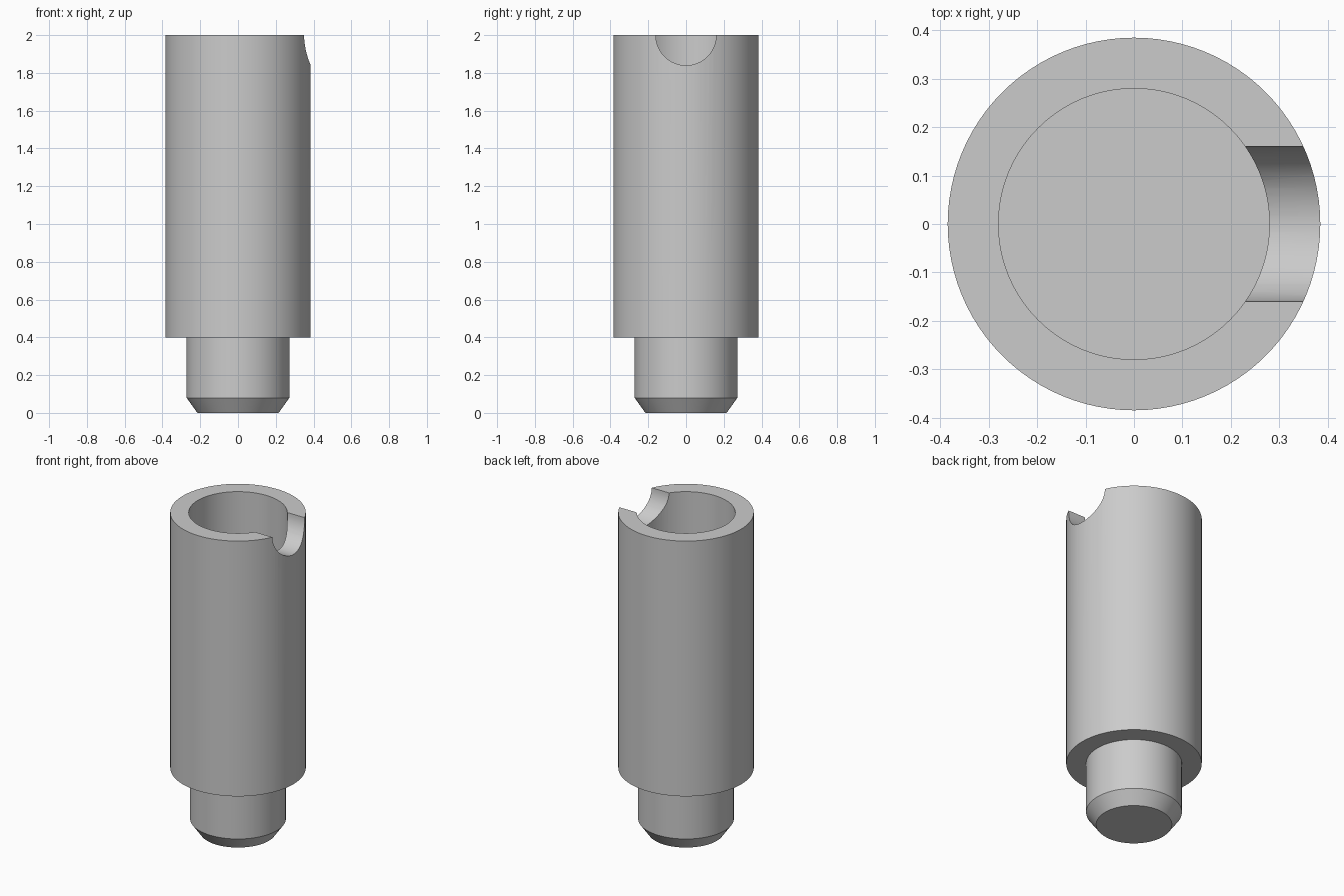
import bpy
import bmesh
import math
from mathutils import Matrix, Vector

cube = bpy.data.objects.get("Cube")
if cube:
    bpy.data.objects.remove(cube, do_unlink=True)

SEGMENTS = 96
GREY = (0.6, 0.6, 0.6, 1)

material = bpy.data.materials.new("plain grey")
material.use_nodes = True
material.diffuse_color = GREY
material.node_tree.nodes["Principled BSDF"].inputs["Base Color"].default_value = GREY


def add_object(name, bm):
    bmesh.ops.recalc_face_normals(bm, faces=bm.faces)
    mesh = bpy.data.meshes.new(name)
    bm.to_mesh(mesh)
    bm.free()
    mesh.materials.append(material)
    obj = bpy.data.objects.new(name, mesh)
    bpy.context.collection.objects.link(obj)
    return obj


def lathe(name, profile):
    """Revolve (radius, height) points around z into a closed solid."""
    bm = bmesh.new()
    verts = [bm.verts.new((r, 0, z)) for r, z in profile]
    edges = [bm.edges.new(pair) for pair in zip(verts, verts[1:])]
    bmesh.ops.spin(bm, geom=verts + edges, cent=(0, 0, 0), axis=(0, 0, 1),
                   angle=math.tau, steps=SEGMENTS, use_merge=True)
    bmesh.ops.remove_doubles(bm, verts=bm.verts, dist=1e-5)
    # Close the flat bottom of the peg and the floor of the socket
    bmesh.ops.holes_fill(bm, edges=[e for e in bm.edges if e.is_boundary], sides=0)
    return add_object(name, bm)


# Sleeve with a stepped, chamfered peg below and a round socket above
sleeve = lathe("socket_sleeve_with_peg", [
    (0.215, 0), (0.272, 0.08), (0.272, 0.4), (0.385, 0.4),
    (0.385, 2), (0.28, 2), (0.28, 1.58),
])

# Half-round notch through the left side of the rim
bm = bmesh.new()
bmesh.ops.create_cone(bm, cap_ends=True, segments=64, radius1=0.16, radius2=0.16, depth=0.4,
                      matrix=Matrix.Translation(Vector((0.3, 0, 2))) @ Matrix.Rotation(math.pi / 2, 4, "Y"))
cutter = add_object("notch_cutter", bm)
cutter.hide_render = True

notch = sleeve.modifiers.new("rim notch", "BOOLEAN")
notch.operation = "DIFFERENCE"
notch.solver = "EXACT"
notch.object = cutter

bpy.ops.object.select_all(action="DESELECT")
sleeve.select_set(True)
bpy.context.view_layer.objects.active = sleeve
bpy.ops.object.modifier_apply(modifier=notch.name)
bpy.data.objects.remove(cutter, do_unlink=True)
bpy.ops.object.shade_smooth_by_angle(angle=math.radians(30))
